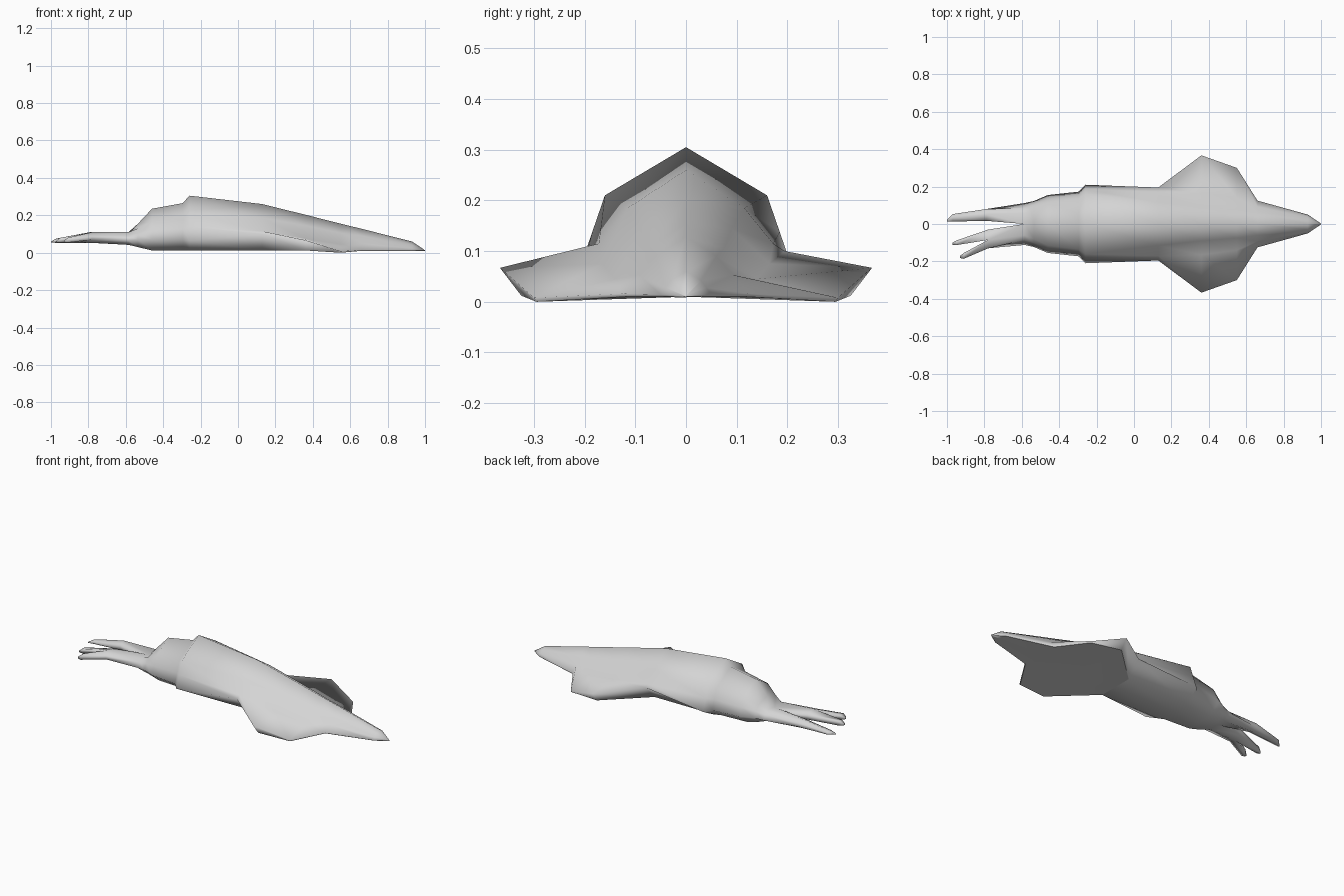
import bpy
import bmesh

cube = bpy.data.objects.get("Cube")
if cube:
    bpy.data.objects.remove(cube)

grey = bpy.data.materials.new("pale_grey")
grey.use_nodes = True
colour = (0.66, 0.66, 0.66, 1)
grey.diffuse_color = colour
grey.node_tree.nodes["Principled BSDF"].inputs["Base Color"].default_value = colour

bm = bmesh.new()


def add_ring(points):
    return [bm.verts.new(p) for p in points]


def bridge(a, b):
    """Join two closed rings of equal size; return the second."""
    n = len(a)
    for i in range(n):
        j = (i + 1) % n
        bm.faces.new((a[i], a[j], b[j], b[i]))
    return b


def body_ring(x, top, shoulder, side, belly, floor, root=None):
    """Symmetric section: ridge, shoulder, fin root, side edge, belly, keel."""
    if root is None:
        root = [(s + t) / 2 for s, t in zip(shoulder, side)]
    half = [shoulder, root, side, belly]
    left = [(x, y, z) for y, z in half]
    right = [(x, -y, z) for y, z in reversed(half)]
    return add_ring([(x, 0, top)] + left + [(x, 0, floor)] + right)


def six_ring(x, inner, outer, low, high):
    """Six-sided arm section, starting at the inner upper corner."""
    cy, cz = (inner + outer) / 2, (low + high) / 2
    ry, rz = (outer - inner) / 2, (high - low) / 2
    shape = [(-1, 0.5), (0.1, 1), (1, 0.4), (1, -0.4), (0.1, -1), (-1, -0.5)]
    return add_ring([(x, cy + ry * u, cz + rz * v) for u, v in shape])


def four_ring(x, inner, outer, low, high):
    return add_ring([(x, inner, high), (x, outer, high),
                     (x, outer, low), (x, inner, low)])


def grow(start, make_ring, sections):
    """Extend an arm through its sections and close the tip."""
    last = start
    for section in sections:
        last = bridge(last, make_ring(*section))
    bm.faces.new(last)


# Body from the nose, over the fins and mantle rim, to the head
rings = [
    body_ring(1.0, 0.013, (0.001, 0.012), (0.002, 0.011), (0.001, 0.01), 0.008),
    body_ring(0.93, 0.06, (0.03, 0.042), (0.05, 0.014), (0.045, 0.01), 0.01),
    body_ring(0.66, 0.128, (0.06, 0.09), (0.125, 0.016), (0.12, 0.01), 0.01),
    body_ring(0.55, 0.155, (0.075, 0.105), (0.30, 0.008), (0.295, 0), 0.01, (0.14, 0.045)),
    body_ring(0.36, 0.203, (0.09, 0.145), (0.367, 0.067), (0.325, 0.012), 0.012, (0.165, 0.075)),
    body_ring(0.13, 0.26, (0.115, 0.185), (0.195, 0.10), (0.11, 0.012), 0.012, (0.172, 0.115)),
    body_ring(-0.26, 0.305, (0.16, 0.21), (0.21, 0.065), (0.11, 0.012), 0.012),
    body_ring(-0.295, 0.265, (0.135, 0.185), (0.173, 0.07), (0.095, 0.012), 0.012),
    body_ring(-0.46, 0.235, (0.115, 0.165), (0.155, 0.07), (0.085, 0.012), 0.012),
    body_ring(-0.535, 0.155, (0.08, 0.13), (0.123, 0.07), (0.08, 0.03), 0.03),
    body_ring(-0.585, 0.10, (0.06, 0.11), (0.112, 0.065), (0.06, 0.042), 0.042),
]
for a, b in zip(rings, rings[1:]):
    bridge(a, b)
bm.faces.new(rings[0])

# The head end splits into a left and a right arm
end = rings[-1]
left_start = end[:6]
right_start = [end[0]] + end[:5:-1] + [end[5]]

grow(left_start, six_ring, [
    (-0.79, 0.017, 0.08, 0.053, 0.11),
    (-0.97, 0.013, 0.053, 0.053, 0.076),
    (-1.0, 0.013, 0.022, 0.054, 0.06)])

# The right arm forks into an inner and an outer tip
fork = bridge(right_start, six_ring(-0.78, -0.03, -0.13, 0.053, 0.11))
grow([fork[i] for i in (0, 1, 4, 5)], four_ring, [
    (-0.95, -0.088, -0.113, 0.054, 0.08),
    (-0.97, -0.10, -0.112, 0.055, 0.065)])
grow(fork[1:5], four_ring, [
    (-0.91, -0.155, -0.186, 0.054, 0.08),
    (-0.93, -0.17, -0.182, 0.055, 0.065)])

# Smooth skin, with a crisp border round the flat underside of the fins
bmesh.ops.recalc_face_normals(bm, faces=bm.faces)
for face in bm.faces:
    face.smooth = True
border = [(a[i], b[i]) for a, b in zip(rings[:5], rings[1:6]) for i in (4, 6)]
border += [(rings[5][i], rings[5][i + 1]) for i in (4, 5)]
for pair in border:
    bm.edges.get(pair).smooth = False

mesh = bpy.data.meshes.new("body")
bm.to_mesh(mesh)
bm.free()
mesh.materials.append(grey)
body = bpy.data.objects.new("body", mesh)
bpy.context.collection.objects.link(body)
